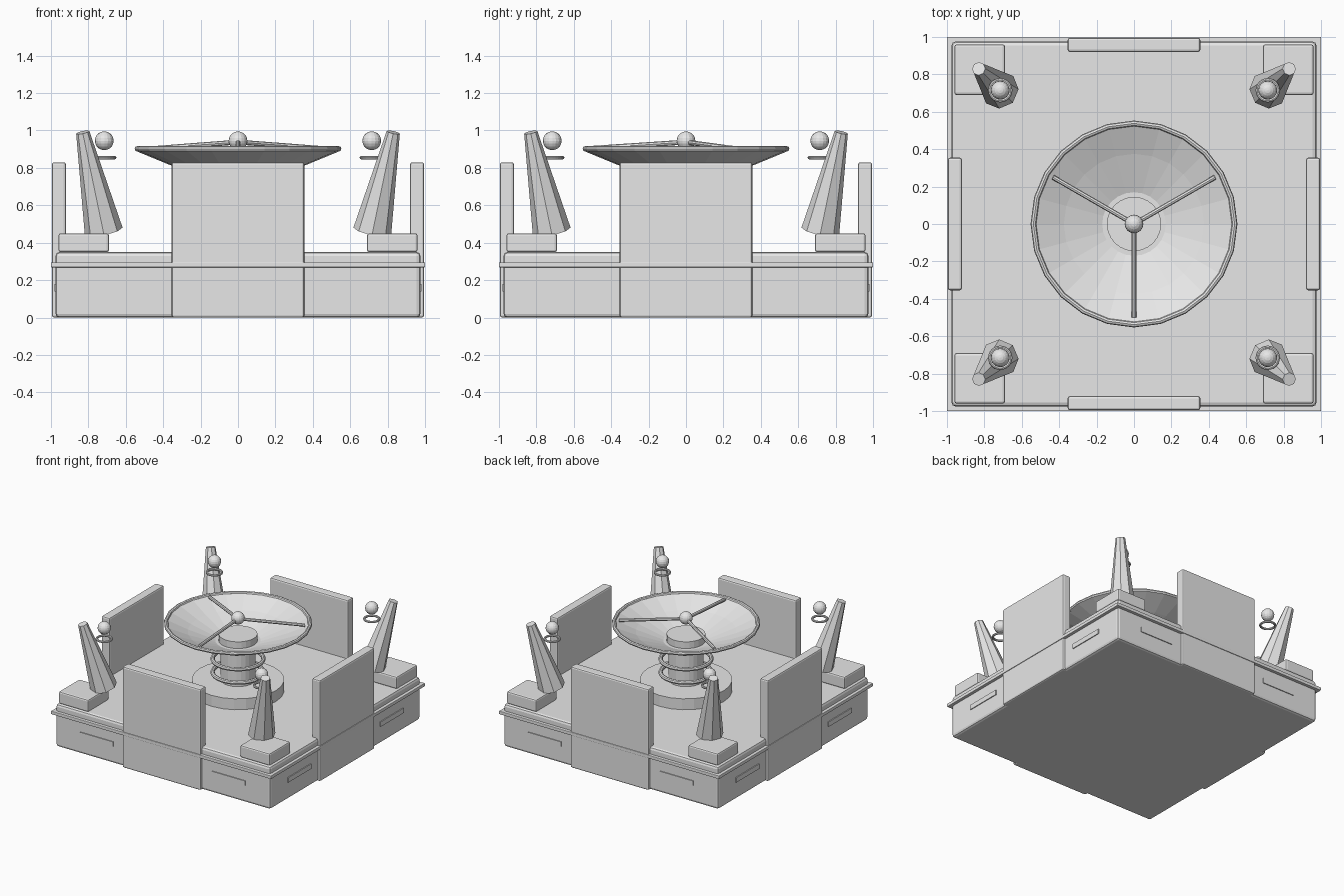
import bpy, bmesh, math
from mathutils import Vector, Matrix

if "Cube" in bpy.data.objects:
    bpy.data.objects.remove(bpy.data.objects["Cube"])

grey = bpy.data.materials.new("light_grey")
grey.use_nodes = True
grey.diffuse_color = (0.8, 0.8, 0.8, 1)
grey.node_tree.nodes["Principled BSDF"].inputs["Base Color"].default_value = (0.8, 0.8, 0.8, 1)


def finish(name, bm):
    bmesh.ops.recalc_face_normals(bm, faces=bm.faces)
    mesh = bpy.data.meshes.new(name)
    bm.to_mesh(mesh)
    bm.free()
    mesh.materials.append(grey)
    obj = bpy.data.objects.new(name, mesh)
    bpy.context.collection.objects.link(obj)
    return obj


def box(name, lo, hi, bevel=0.0, turn=0.0):
    lo, hi = Vector(lo), Vector(hi)
    bm = bmesh.new()
    bmesh.ops.create_cube(bm, size=1)
    bmesh.ops.scale(bm, vec=hi - lo, verts=bm.verts)
    bmesh.ops.translate(bm, vec=(lo + hi) / 2, verts=bm.verts)
    if bevel:
        bmesh.ops.bevel(bm, geom=bm.edges[:], offset=bevel, segments=2,
                        profile=0.5, affect='EDGES')
    bmesh.ops.rotate(bm, matrix=Matrix.Rotation(turn, 3, 'Z'), verts=bm.verts)
    return finish(name, bm)


def rod(name, start, end, r1, r2, sides):
    start, end = Vector(start), Vector(end)
    axis = end - start
    place = Matrix.Translation((start + end) / 2) @ axis.to_track_quat('Z', 'Y').to_matrix().to_4x4()
    bm = bmesh.new()
    bmesh.ops.create_cone(bm, cap_ends=True, segments=sides, radius1=r1,
                          radius2=r2, depth=axis.length, matrix=place)
    return finish(name, bm)


def ball(name, centre, radius):
    bm = bmesh.new()
    bmesh.ops.create_uvsphere(bm, u_segments=16, v_segments=10, radius=radius,
                              matrix=Matrix.Translation(centre))
    return finish(name, bm)


def lathe(name, profile, steps=24, closed=False, centre=(0, 0, 0)):
    bm = bmesh.new()
    verts = [bm.verts.new((r, 0, z)) for r, z in profile]
    pairs = list(zip(verts, verts[1:] + verts[:1] if closed else verts[1:]))
    edges = [bm.edges.new(p) for p in pairs]
    bmesh.ops.spin(bm, geom=verts + edges, axis=(0, 0, 1), cent=(0, 0, 0),
                   steps=steps, angle=math.tau)
    bmesh.ops.remove_doubles(bm, verts=bm.verts, dist=0.0005)
    bmesh.ops.translate(bm, vec=centre, verts=bm.verts)
    return finish(name, bm)


def ring(name, centre, major, minor, steps=24):
    angles = [math.tau * i / 8 for i in range(8)]
    profile = [(major + minor * math.cos(a), minor * math.sin(a)) for a in angles]
    return lathe(name, profile, steps, True, centre)


# Square base with a trim band
box("base", (-0.975, -0.975, 0), (0.975, 0.975, 0.35), 0.02)
box("base_trim", (-1, -1, 0.268), (1, 1, 0.295), 0.004)

# Shield walls and vent plates on each side
for i, side in enumerate(("front", "left", "back", "right")):
    turn = i * math.pi / 2
    box(side + "_wall", (-0.355, -0.995, 0), (0.355, -0.92, 0.83), 0.012, turn)
    for j, x in enumerate((-0.6, 0.6)):
        box(f"{side}_vent_{j + 1}", (x - 0.15, -0.982, 0.14), (x + 0.15, -0.974, 0.18), 0, turn)

# Corner pads with leaning pylons, floating balls and rings
for sx in (-1, 1):
    for sy in (-1, 1):
        tag = ("front_" if sy < 0 else "back_") + ("left" if sx > 0 else "right")
        cx, cy = 0.825 * sx, 0.825 * sy
        box(tag + "_pad", (cx - 0.135, cy - 0.135, 0.35), (cx + 0.135, cy + 0.135, 0.45), 0.012)
        rod(tag + "_pylon", (0.718 * sx, 0.718 * sy, 0.46), (0.83 * sx, 0.83 * sy, 0.99),
            0.103, 0.036, 8)
        ball(tag + "_ball", (0.715 * sx, 0.715 * sy, 0.945), 0.05)
        ring(tag + "_ring", (0.715 * sx, 0.715 * sy, 0.855), 0.056, 0.009)

# Central pedestal with coils
rod("pedestal_foot", (0, 0, 0.35), (0, 0, 0.44), 0.345, 0.345, 24)
rod("pedestal_column", (0, 0, 0.44), (0, 0, 0.74), 0.13, 0.13, 24)
rod("pedestal_cap", (0, 0, 0.70), (0, 0, 0.815), 0.145, 0.145, 24)
for i, z in enumerate((0.5, 0.61)):
    ring(f"coil_{i + 1}", (0, 0, z), 0.19, 0.016)

# Dish with thickness, rim, struts and receiver
outer = [(0, 0.745), (0.17, 0.745), (0.375, 0.82), (0.545, 0.89)]
inner = [(0.53, 0.905), (0.375, 0.835), (0.17, 0.76), (0, 0.76)]
lathe("dish", outer + inner)
ring("dish_rim", (0, 0, 0.902), 0.538, 0.015)
for i in range(3):
    a = math.radians(-90 + 120 * i)
    rod(f"strut_{i + 1}", (0.5 * math.cos(a), 0.5 * math.sin(a), 0.905), (0, 0, 0.938),
        0.013, 0.013, 8)
ball("receiver", (0, 0, 0.945), 0.05)
